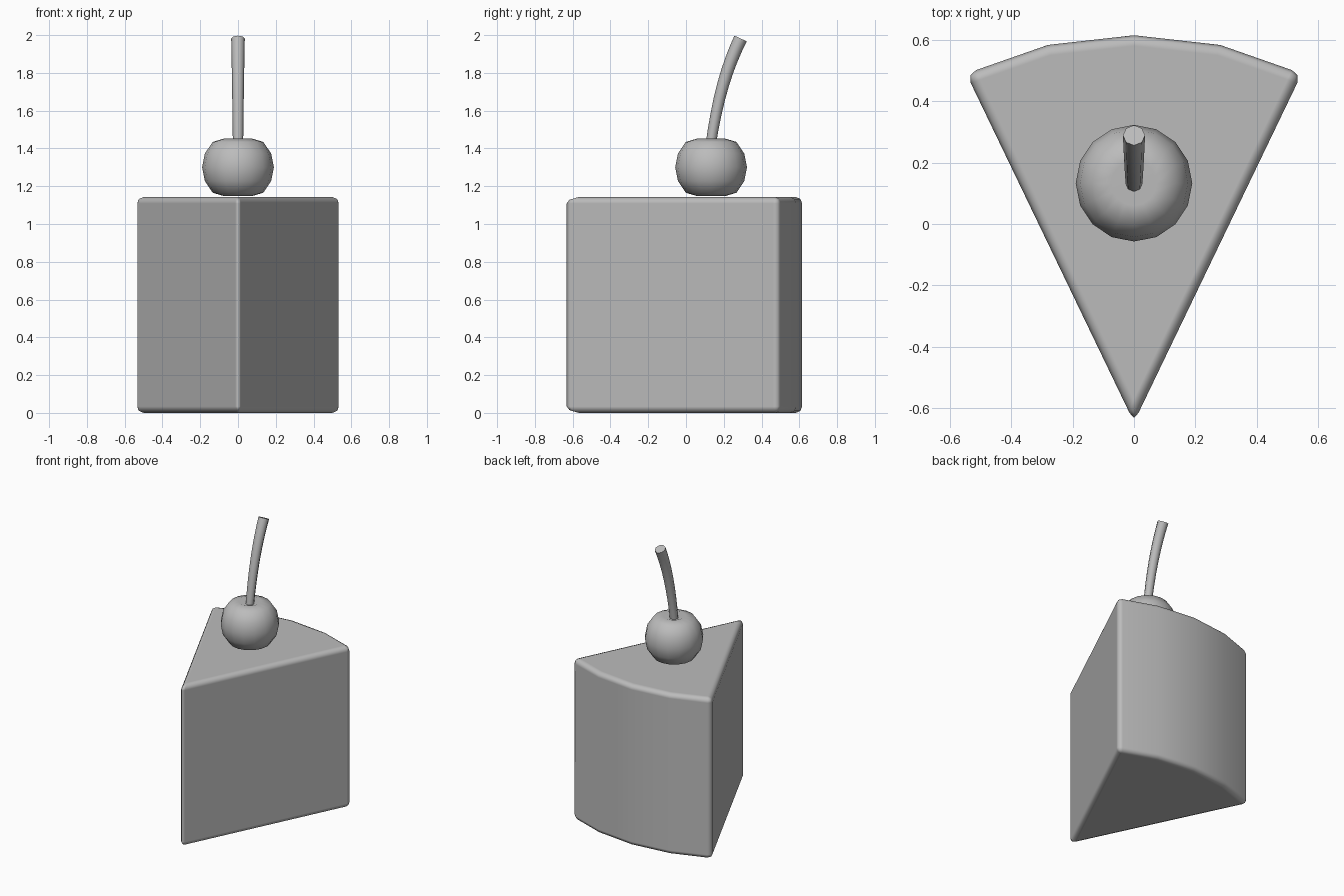
import bpy, bmesh, math
from mathutils import Vector

cube = bpy.data.objects.get("Cube")
if cube:
    bpy.data.objects.remove(cube, do_unlink=True)

gray = bpy.data.materials.new("plain gray")
gray.use_nodes = True
COLOR = (0.5, 0.5, 0.5, 1)
gray.diffuse_color = COLOR
gray.node_tree.nodes["Principled BSDF"].inputs["Base Color"].default_value = COLOR


def add_object(name, bm, angle):
    mesh = bpy.data.meshes.new(name)
    bm.to_mesh(mesh)
    bm.free()
    obj = bpy.data.objects.new(name, mesh)
    bpy.context.collection.objects.link(obj)
    mesh.materials.append(gray)
    select(obj)
    bpy.ops.object.shade_smooth_by_angle(angle=math.radians(angle))
    return obj


def select(obj):
    bpy.ops.object.select_all(action='DESELECT')
    obj.select_set(True)
    bpy.context.view_layer.objects.active = obj


# Cake slice: a wedge with a faceted outer arc and softened edges
TIP, RADIUS, HALF, HEIGHT = -0.646, 1.261, math.radians(25.7), 1.143
bm = bmesh.new()
outline = [(0, TIP)]
for i in range(5):
    a = HALF * (1 - i / 2)
    outline.append((RADIUS * math.sin(a), TIP + RADIUS * math.cos(a)))
base = bm.faces.new([bm.verts.new((x, y, 0)) for x, y in outline])
top = bmesh.ops.extrude_face_region(bm, geom=[base])["geom"]
bmesh.ops.translate(bm, vec=(0, 0, HEIGHT),
                    verts=[v for v in top if isinstance(v, bmesh.types.BMVert)])
bmesh.ops.recalc_face_normals(bm, faces=bm.faces)
slice_obj = add_object("cake_slice", bm, 60)
bevel = slice_obj.modifiers.new("soft edges", 'BEVEL')
bevel.width = 0.034
bevel.segments = 2
bevel.limit_method = 'ANGLE'
bevel.angle_limit = math.radians(30)
bevel.harden_normals = True

# Cherry: a low sphere with dimpled poles
bm = bmesh.new()
R = 0.19
bmesh.ops.create_uvsphere(bm, u_segments=16, v_segments=8, radius=R)
for v in bm.verts:
    ring = math.hypot(v.co.x, v.co.y)
    if ring < 0.01:
        v.co.z *= 0.66
    elif ring < R * 0.5:
        v.co.z *= 0.87
bmesh.ops.translate(bm, verts=bm.verts, vec=(0, 0.133, 1.3))
add_object("cherry", bm, 60)

# Stem: a bent tapering tube, widest at its free end
curve = bpy.data.curves.new("stem", 'CURVE')
curve.dimensions = '3D'
curve.bevel_depth = 1
curve.bevel_resolution = 2
curve.use_fill_caps = True
spline = curve.splines.new('POLY')
P = [Vector(p) for p in ((0, 0.128, 1.4), (0, 0.165, 1.66), (0, 0.215, 1.83), (0, 0.289, 1.982))]
STEPS = 8
spline.points.add(STEPS)
for i, pt in enumerate(spline.points):
    t = i / STEPS
    s = 1 - t
    co = P[0] * s**3 + P[1] * 3 * s * s * t + P[2] * 3 * s * t * t + P[3] * t**3
    pt.co = (*co, 1)
    pt.radius = 0.027 + 0.009 * t
stem = bpy.data.objects.new("cherry_stem", curve)
bpy.context.collection.objects.link(stem)
curve.materials.append(gray)
select(stem)
bpy.ops.object.convert(target='MESH')
bpy.ops.object.shade_smooth_by_angle(angle=math.radians(50))
